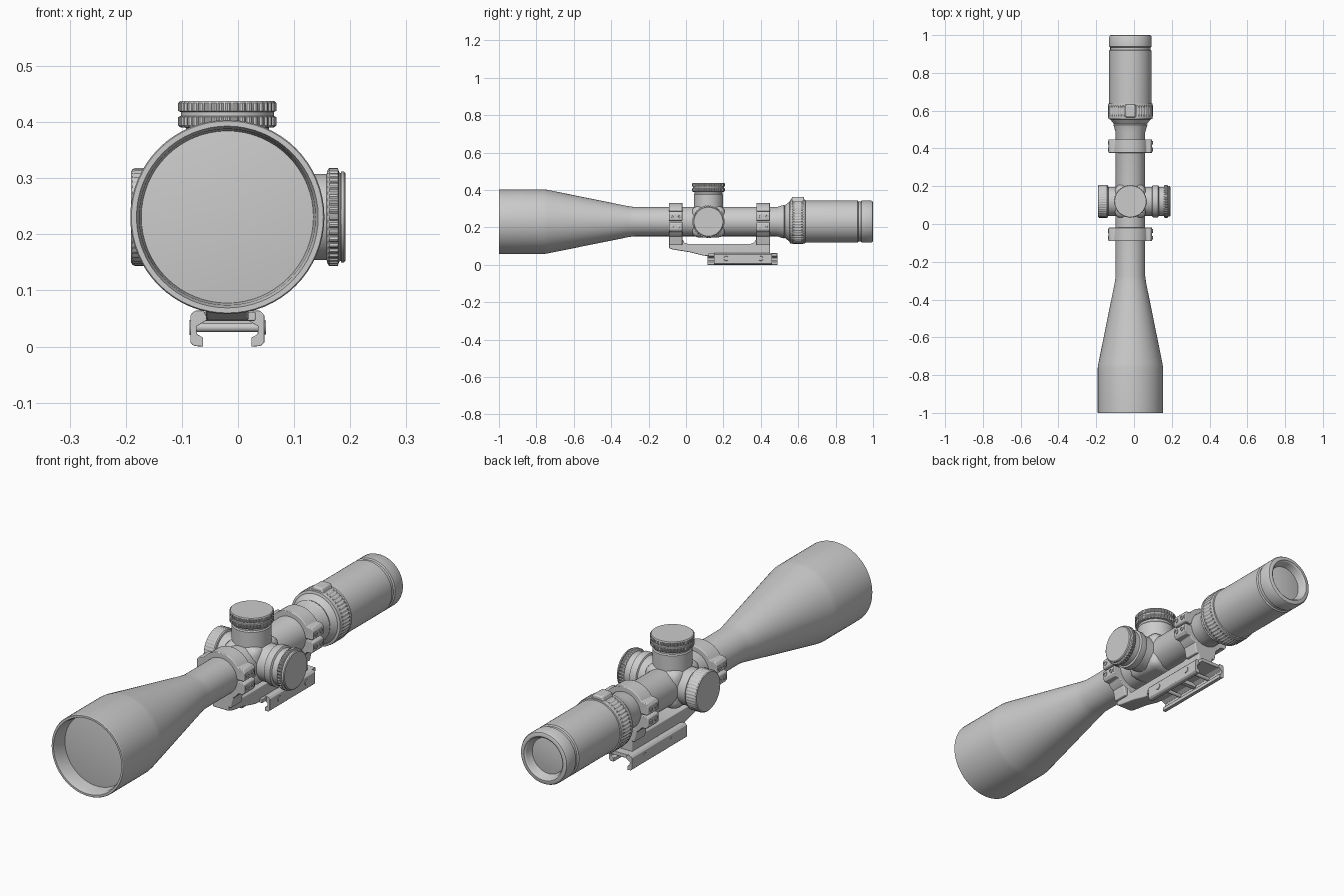
import bpy, bmesh
from math import sin, cos, pi, radians

CX, CZ, TY = -0.019, 0.231, 0.12   # optical axis and turret station


def finish(name, bm, bevel=0, angle=30):
    bmesh.ops.recalc_face_normals(bm, faces=bm.faces)
    me = bpy.data.meshes.new(name)
    bm.to_mesh(me)
    bm.free()
    ob = bpy.data.objects.new(name, me)
    bpy.context.collection.objects.link(ob)
    if bevel:
        m = ob.modifiers.new("bevel", "BEVEL")
        m.width, m.segments, m.limit_method = bevel, 3, "ANGLE"
    bpy.ops.object.select_all(action="DESELECT")
    ob.select_set(True)
    bpy.context.view_layer.objects.active = ob
    bpy.ops.object.shade_smooth_by_angle(angle=radians(angle))
    return ob


def lathe(name, prof, axis="Y", at=(CX, 0, CZ), n=64, period=4):
    """Revolve (position, radius[, rib depth]) points; both ends are capped."""
    bm = bmesh.new()
    rings = []
    for p in prof:
        t, r, rib = p if len(p) == 3 else (*p, 0)
        ring = []
        for k in range(n):
            q = r - (rib if k % period >= period // 2 else 0)
            a, b = q * cos(2 * pi * k / n), q * sin(2 * pi * k / n)
            v = {"X": (t, a, b), "Y": (a, t, b), "Z": (a, b, t)}[axis]
            ring.append(bm.verts.new([v[i] + at[i] for i in range(3)]))
        rings.append(ring)
    for A, B in zip(rings, rings[1:]):
        for k in range(n):
            j = (k + 1) % n
            bm.faces.new((A[k], A[j], B[j], B[k]))
    bm.faces.new(rings[0])
    bm.faces.new(rings[-1])
    return finish(name, bm)


def prism(name, pts, lo, hi, axis="Y", bevel=0):
    """Extrude an xz outline along Y, or a yz outline along X."""
    bm = bmesh.new()
    ends = [[bm.verts.new((a, t, b) if axis == "Y" else (t, a, b)) for a, b in pts]
            for t in (lo, hi)]
    bm.faces.new(ends[0])
    bm.faces.new(ends[1])
    for i in range(len(pts)):
        j = (i + 1) % len(pts)
        bm.faces.new((ends[0][i], ends[0][j], ends[1][j], ends[1][i]))
    return finish(name, bm, bevel)


def rect(a0, a1, b0, b1):
    return [(a0, b0), (a1, b0), (a1, b1), (a0, b1)]


# Main tube with recessed objective bell
lathe("objective_and_tube", [
    (-0.93, 0.153), (-0.985, 0.157), (-1.0, 0.162), (-1.0, 0.171), (-0.997, 0.173),
    (-0.76, 0.173), (-0.74, 0.170), (-0.31, 0.083), (-0.275, 0.078),
    (0.485, 0.078), (0.525, 0.090), (0.53, 0.084), (0.55, 0.084)])
lathe("front_lens", [(-0.925, 0.155), (-0.935, 0.154), (-0.94, 0.11), (-0.943, 0.05), (-0.944, 0.01)])

# Eyepiece with groove, rounded end ring and recessed lens
lathe("eyepiece", [
    (0.53, 0.088), (0.56, 0.112), (0.63, 0.112), (0.645, 0.1125), (0.918, 0.1125),
    (0.922, 0.107), (0.935, 0.107), (0.939, 0.1125), (0.99, 0.1125), (0.997, 0.109),
    (1.0, 0.103), (1.0, 0.093), (0.995, 0.087), (0.965, 0.077)])
lathe("rear_lens", [(0.96, 0.078), (0.966, 0.077), (0.971, 0.04), (0.972, 0.01)])
lathe("zoom_ring", [(0.553, 0.105), (0.557, 0.117), (0.568, 0.118), (0.57, 0.119, 0.003),
                    (0.625, 0.119, 0.003), (0.627, 0.118), (0.637, 0.117), (0.639, 0.11)], n=192)
prism("zoom_lever", [(CX - 0.033, 0.335), (CX + 0.033, 0.335), (CX + 0.023, 0.363),
                     (CX - 0.023, 0.363)], 0.565, 0.632, bevel=0.006)

# Turret housing
prism("turret_saddle", rect(CX - 0.082, CX + 0.082, 0.147, 0.314), TY - 0.09, TY + 0.09, bevel=0.035)

# Elevation turret: neck, two ribbed rings, cap
lathe("top_turret", [
    (0.18, 0.078), (0.375, 0.078), (0.38, 0.074), (0.39, 0.074), (0.391, 0.084),
    (0.394, 0.0875, 0.003), (0.409, 0.0875, 0.003), (0.411, 0.083), (0.418, 0.083),
    (0.420, 0.0875, 0.003), (0.434, 0.0875, 0.003), (0.438, 0.083), (0.438, 0.01)],
    "Z", (CX, TY, 0), 160)
# Windage turret on the right
lathe("right_turret", [
    (-0.02, 0.077), (0.095, 0.077), (0.098, 0.083), (0.102, 0.085), (0.128, 0.085),
    (0.132, 0.077), (0.158, 0.077), (0.16, 0.084), (0.163, 0.0875, 0.003),
    (0.178, 0.0875, 0.003), (0.18, 0.08), (0.183, 0.078), (0.184, 0.081),
    (0.189, 0.081), (0.192, 0.077), (0.192, 0.01)], "X", (0, TY, CZ), 160)
# Focus knob on the left
lathe("left_turret", [
    (-0.02, 0.077), (-0.136, 0.077), (-0.138, 0.084), (-0.142, 0.087), (-0.148, 0.087),
    (-0.15, 0.087, 0.002), (-0.184, 0.087, 0.002), (-0.188, 0.085), (-0.191, 0.081),
    (-0.191, 0.01)], "X", (0, TY, CZ), 160)

# Clamp rings: split halves with ears, plus side screws
for label, y in (("front", -0.055), ("rear", 0.4125)):
    for half, s in (("upper", 1), ("lower", -1)):
        arc = [(CX + 0.1 * cos(radians(d)), CZ + s * 0.1 * sin(radians(d)))
               for d in range(34, 147, 7)]
        pts = [(CX + 0.109, CZ + s * 0.004), (CX + 0.115, CZ + s * 0.010),
               (CX + 0.115, CZ + s * 0.042), (CX + 0.106, CZ + s * 0.054)]
        pts += arc + [(2 * CX - x, z) for x, z in reversed(pts)]
        prism(f"{label}_{half}_clamp", pts, y - 0.036, y + 0.036, bevel=0.003)
        for side in (-1, 1):
            for dy in (-0.018, 0.018):
                e = CX + side * 0.113
                lathe("clamp_screw", [(0, 0.010), (side * 0.005, 0.010), (side * 0.006, 0.008),
                                      (side * 0.006, 0.005), (side * 0.003, 0.0045)],
                      "X", (e, y + dy, CZ + s * 0.027), 16)

# Cantilever bracket joining the rings to the rail clamp
prism("mount_bracket", [
    (-0.091, 0.165), (-0.091, 0.090), (-0.07, 0.082), (0.02, 0.068), (0.09, 0.050),
    (0.13, 0.046), (0.449, 0.046), (0.449, 0.165), (0.377, 0.165), (0.374, 0.135),
    (0.362, 0.118), (0.345, 0.112), (0.01, 0.112), (-0.008, 0.118), (-0.018, 0.135),
    (-0.02, 0.165)], CX - 0.038, CX + 0.038, "X", 0.004)
for label, y0, y1 in (("front", -0.091, -0.02), ("rear", 0.377, 0.449)):
    prism(f"{label}_ring_foot", [(CX - 0.062, 0.165), (CX - 0.05, 0.105), (CX + 0.05, 0.105),
                                 (CX + 0.062, 0.165)], y0, y1, bevel=0.004)

# Rail clamp: top plate, hooked jaws, cross bolts with nuts
prism("rail_plate", rect(CX - 0.05, CX + 0.05, 0.046, 0.062), 0.12, 0.485, bevel=0.002)
JAW = [(0.035, 0.048), (0.042, 0.064), (0.058, 0.064), (0.066, 0.056), (0.066, 0.007),
       (0.059, 0.001), (0.043, 0.0), (0.043, 0.016), (0.054, 0.022), (0.055, 0.036)]
for label, s, y0, y1 in (("right", 1, 0.15, 0.46), ("left", -1, 0.115, 0.49)):
    prism(f"{label}_jaw", [(CX + s * x, z) for x, z in JAW], y0, y1, bevel=0.0015)
for y in (0.215, 0.40):
    lathe("cross_bolt", [(-0.067, 0.013), (-0.064, 0.013), (-0.064, 0.008), (0.064, 0.008),
                         (0.064, 0.013), (0.069, 0.012), (0.069, 0.004)], "X", (CX, y, 0.034), 24)
prism("recoil_lug", rect(CX - 0.055, CX + 0.055, 0.028, 0.05), 0.30, 0.32, bevel=0.002)
